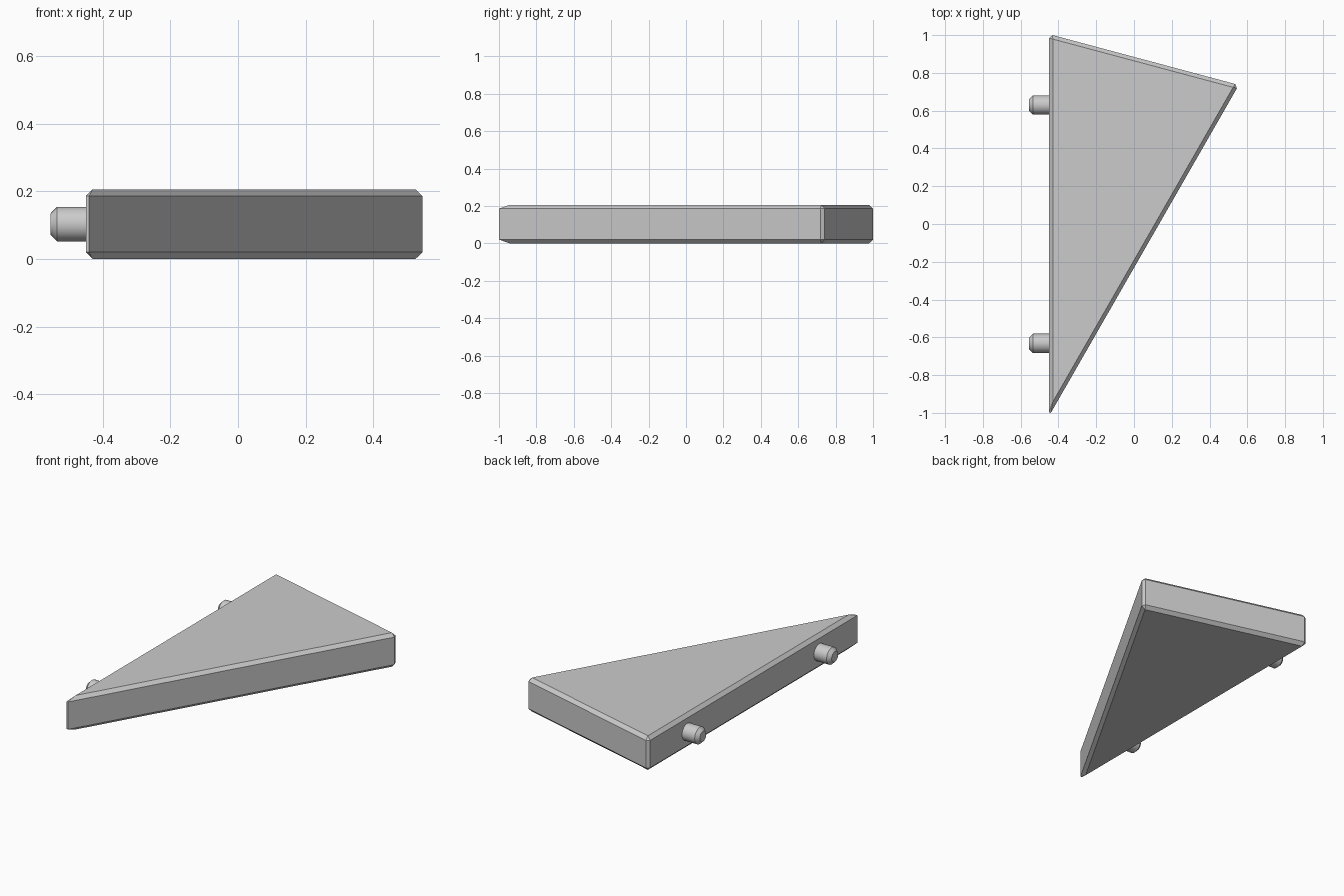
import bpy, bmesh
from math import pi, radians
from mathutils import Matrix

if "Cube" in bpy.data.objects:
    bpy.data.objects.remove(bpy.data.objects["Cube"], do_unlink=True)

HEIGHT = 0.206
CHAMFER = 0.02
OUTLINE = [(-0.45, 1.005), (-0.45, -1.017), (0.555, 0.736)]

grey = bpy.data.materials.new("light grey")
grey.use_nodes = True
colour = (0.6, 0.6, 0.6, 1)
grey.diffuse_color = colour
grey.node_tree.nodes["Principled BSDF"].inputs["Base Color"].default_value = colour


def add_object(name, bm):
    bmesh.ops.recalc_face_normals(bm, faces=bm.faces)
    mesh = bpy.data.meshes.new(name)
    bm.to_mesh(mesh)
    bm.free()
    mesh.materials.append(grey)
    obj = bpy.data.objects.new(name, mesh)
    bpy.context.collection.objects.link(obj)
    return obj


# Triangular slab with every edge chamfered
bm = bmesh.new()
base = bm.faces.new([bm.verts.new((x, y, 0)) for x, y in OUTLINE])
top = bmesh.ops.extrude_face_region(bm, geom=[base])["geom"]
bmesh.ops.translate(bm, vec=(0, 0, HEIGHT),
                    verts=[v for v in top if isinstance(v, bmesh.types.BMVert)])
if len(bm.faces) == 4:
    bm.faces.new([bm.verts[i] for i in range(3)])
bmesh.ops.recalc_face_normals(bm, faces=bm.faces)
bmesh.ops.bevel(bm, geom=bm.edges[:], offset=CHAMFER, offset_type='OFFSET',
                segments=1, profile=0.5, affect='EDGES')
add_object("triangular_slab", bm)


# Round peg with a chamfered tip, pointing towards -x
def add_peg(name, y):
    bm = bmesh.new()
    bmesh.ops.create_cone(bm, cap_ends=True, segments=32,
                          radius1=0.051, radius2=0.051, depth=0.125)
    tip = [e for e in bm.edges if all(v.co.z > 0 for v in e.verts)]
    bmesh.ops.bevel(bm, geom=tip, offset=CHAMFER, segments=1,
                    profile=0.5, affect='EDGES')
    bmesh.ops.transform(
        bm, verts=bm.verts,
        matrix=Matrix.Translation((-0.4925, y, HEIGHT / 2)) @ Matrix.Rotation(-pi / 2, 4, 'Y'))
    peg = add_object(name, bm)
    bpy.ops.object.select_all(action='DESELECT')
    peg.select_set(True)
    bpy.context.view_layer.objects.active = peg
    bpy.ops.object.shade_smooth_by_angle(angle=radians(30))


add_peg("back_peg", 0.63)
add_peg("front_peg", -0.632)
